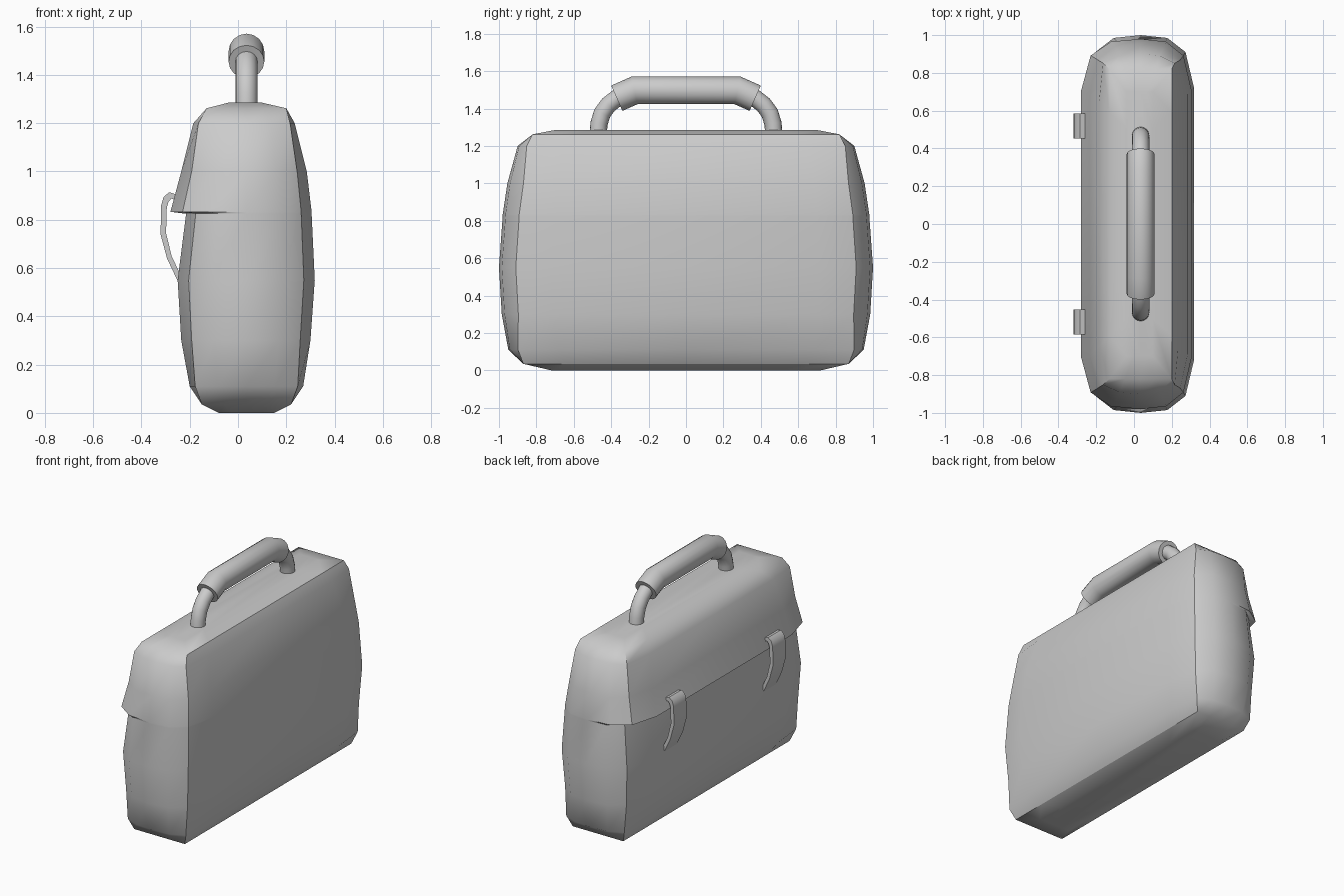
import bpy, bmesh, math
from mathutils import Vector

cube = bpy.data.objects.get("Cube")
if cube:
    bpy.data.objects.remove(cube, do_unlink=True)

CX = 0.035  # middle of the case thickness

grey = bpy.data.materials.new("plain grey")
grey.use_nodes = True
grey.diffuse_color = (0.6, 0.6, 0.6, 1)
grey.node_tree.nodes["Principled BSDF"].inputs["Base Color"].default_value = (0.6, 0.6, 0.6, 1)


def finish(name, bm, angle=None):
    bmesh.ops.recalc_face_normals(bm, faces=bm.faces)
    for f in bm.faces:
        f.smooth = True
    if angle:
        for e in bm.edges:
            if len(e.link_faces) == 2 and e.calc_face_angle() > math.radians(angle):
                e.smooth = False
    mesh = bpy.data.meshes.new(name)
    bm.to_mesh(mesh)
    bm.free()
    mesh.materials.append(grey)
    obj = bpy.data.objects.new(name, mesh)
    bpy.context.collection.objects.link(obj)
    return obj


def bridge(bm, a, b):
    n = len(a)
    for i in range(n):
        bm.faces.new((a[i], a[(i + 1) % n], b[(i + 1) % n], b[i]))


def section(k):
    # Pillow-shaped plan; k sets how far the sides bulge
    q = [(1, 0), (1, 0.72), (1 - 0.16 * k, 1 - 0.09 * k), (0.5, 1 - 0.015 * k), (0, 1)]
    half = q + [(-u, v) for u, v in reversed(q[:-1])]
    return half + [(u, -v) for u, v in reversed(half[1:-1])]


# Case body with the flap as a stepped lip: height, left x, right x, half length, bulge
rows = [
    (0.0, -0.08, 0.15, 0.72, 0),
    (0.035, -0.15, 0.22, 0.87, 0),
    (0.11, -0.2, 0.27, 0.95, 0.6),
    (0.3, -0.235, 0.3, 0.985, 1),
    (0.55, -0.25, 0.318, 1, 1),
    (0.825, -0.215, 0.305, 0.98, 1),
    (0.833, -0.28, 0.305, 0.98, 1),
    (1.0, -0.235, 0.285, 0.955, 1),
    (1.2, -0.185, 0.235, 0.9, 0.6),
    (1.262, -0.13, 0.2, 0.82, 0),
    (1.285, -0.04, 0.1, 0.7, 0),
]
bm = bmesh.new()
rings = []
for z, left, right, length, k in rows:
    ring = []
    for u, v in section(k):
        width = right - CX if u > 0 else CX - left
        ring.append(bm.verts.new((CX + u * width, v * length, z)))
    rings.append(ring)
for a, b in zip(rings, rings[1:]):
    bridge(bm, a, b)
bm.faces.new(rings[0])
bm.faces.new(rings[-1])


def crease(a, b):
    edge = bm.edges.get((a, b))
    if edge:
        edge.smooth = False


count = len(rings[0])
corners = (2, 6, 10, 14)
for a, b in zip(rings[1:-1], rings[2:-1]):
    for c in corners:
        crease(a[c], b[c])
for i in range(count):
    j = (i + 1) % count
    on_right = i in (0, 1, 14, 15)
    on_left = i in (6, 7, 8, 9)
    if on_right or on_left:
        crease(rings[1][i], rings[1][j])
    if on_right:
        crease(rings[-2][i], rings[-2][j])
    if 4 <= i < 12:
        crease(rings[5][i], rings[5][j])
        crease(rings[6][i], rings[6][j])
finish("case_body", bm)


def tube(name, path, radius, sides=16):
    # Mitred round tube along a path in the yz plane
    pts = [Vector((0, y, z)) for y, z in path]
    bm = bmesh.new()
    loops = []
    for i, p in enumerate(pts):
        d_in = (p - pts[max(i - 1, 0)]).normalized()
        d_out = (pts[min(i + 1, len(pts) - 1)] - p).normalized()
        t = (d_in + d_out).normalized()
        side = Vector((0, -t.z, t.y)) / max(t.dot(d_out if d_out.length else d_in), 0.5)
        loop = []
        for s in range(sides):
            ang = math.tau * s / sides
            offset = Vector((CX + radius * math.cos(ang), 0, 0)) + side * radius * math.sin(ang)
            loop.append(bm.verts.new(p + offset))
        loops.append(loop)
    for a, b in zip(loops, loops[1:]):
        bridge(bm, a, b)
    bm.faces.new(loops[0])
    bm.faces.new(loops[-1])
    return finish(name, bm, 50)


def mirrored(points):
    return points + [(-y, z) for y, z in reversed(points)]


# Handle core and thicker grip
tube("handle_core", mirrored([(0.47, 1.26), (0.465, 1.32), (0.448, 1.375),
                              (0.415, 1.42), (0.37, 1.455), (0.28, 1.495)]), 0.046)
tube("handle_grip", mirrored([(0.37, 1.455), (0.275, 1.497)]), 0.074)

# Two curved closing straps over the flap edge
outer = [(-0.255, 0.905), (-0.285, 0.914), (-0.308, 0.895), (-0.318, 0.86),
         (-0.321, 0.74), (-0.294, 0.64), (-0.24, 0.525)]
inner = [(-0.255, 0.88), (-0.276, 0.888), (-0.288, 0.875), (-0.295, 0.85),
         (-0.298, 0.745), (-0.275, 0.65), (-0.235, 0.565)]
for name, y in (("front_strap", -0.518), ("back_strap", 0.518)):
    bm = bmesh.new()
    bands = []
    for (ox, oz), (ix, iz) in zip(outer, inner):
        bands.append([bm.verts.new(co) for co in (
            (ox, y - 0.066, oz), (ox, y + 0.066, oz),
            (ix, y + 0.066, iz), (ix, y - 0.066, iz))])
    for a, b in zip(bands, bands[1:]):
        bridge(bm, a, b)
    bm.faces.new(bands[0])
    bm.faces.new(bands[-1])
    finish(name, bm, 50)
